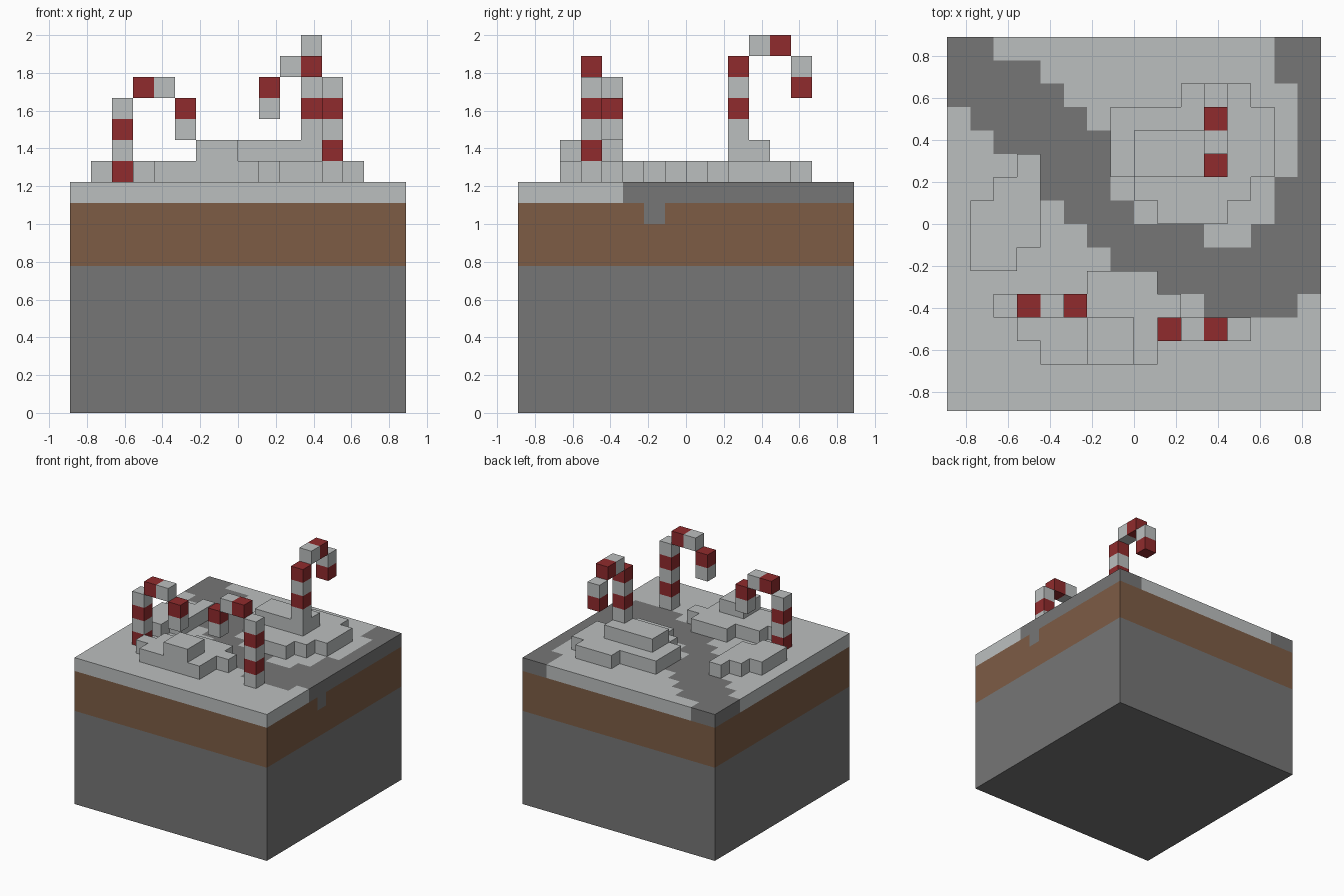
import bpy
import bmesh
from mathutils import Vector

if "Cube" in bpy.data.objects:
    bpy.data.objects.remove(bpy.data.objects["Cube"], do_unlink=True)

UNIT = 1 / 9          # edge of one block
SIZE = 16             # blocks along each side of the ground
GROUND = 11           # blocks from the base to the snow surface
SNOW, STONE, SOIL, RED = range(4)


def make_material(name, rgb):
    mat = bpy.data.materials.new(name)
    mat.use_nodes = True
    mat.diffuse_color = (*rgb, 1)
    mat.node_tree.nodes["Principled BSDF"].inputs["Base Color"].default_value = (*rgb, 1)
    return mat


MATERIALS = [
    make_material("snow white", (0.5, 0.52, 0.52)),
    make_material("stone grey", (0.18, 0.18, 0.18)),
    make_material("soil brown", (0.205, 0.107, 0.06)),
    make_material("candy red", (0.28, 0.024, 0.026)),
]

# Plan of the surface, back row first: # path, a/b/c drifts, capitals two blocks high
PLAN = """
##............##
####..........##
#####.....aaa..#
.#####.aaaaaaa.#
..#####aAAAAaa.#
...c###aAAAAaa.#
..cc###.aaaaa.##
.ccc.###.aaa..##
.ccc..#####..###
.cc....#########
......bbb#######
....bbbbbb.####.
...bbbBBb.......
....bbBBb.......
................
................
""".split()[::-1]


def build_blocks(name, cells, keep_bottom=True):
    """Skin a dict of {(x, y, z): material index} with its outer faces only."""
    bm = bmesh.new()
    verts = {}

    def vert(p):
        key = tuple(round(c) for c in p)
        if key not in verts:
            x, y, z = key
            verts[key] = bm.verts.new(((x - SIZE / 2) * UNIT, (y - SIZE / 2) * UNIT, z * UNIT))
        return verts[key]

    for cell, index in cells.items():
        centre = Vector(cell) + Vector((0.5, 0.5, 0.5))
        for axis in range(3):
            for sign in (-1, 1):
                n = Vector((0, 0, 0))
                n[axis] = sign
                if tuple(int(c + d) for c, d in zip(cell, n)) in cells:
                    continue
                if axis == 2 and sign < 0 and not keep_bottom:
                    continue
                u = Vector((0, 0, 0))
                u[(axis + 1) % 3] = 1
                v = n.cross(u)
                mid = centre + n / 2
                corners = [mid + (u * a + v * b) / 2
                           for a, b in ((-1, -1), (1, -1), (1, 1), (-1, 1))]
                bm.faces.new([vert(p) for p in corners]).material_index = index
    # Merge flat areas of one colour
    bmesh.ops.dissolve_limit(bm, angle_limit=0.01, verts=bm.verts[:], edges=bm.edges[:],
                             delimit={'MATERIAL'})
    mesh = bpy.data.meshes.new(name)
    bm.to_mesh(mesh)
    bm.free()
    for mat in MATERIALS:
        mesh.materials.append(mat)
    obj = bpy.data.objects.new(name, mesh)
    bpy.context.collection.objects.link(obj)
    return obj


def ground_material(x, y, z):
    if z == GROUND - 1:
        return STONE if PLAN[y][x] == "#" else SNOW
    if (x, y, z) == (SIZE - 1, 6, GROUND - 2):      # path spilling over the edge
        return STONE
    return SOIL if z >= 7 else STONE


# Ground block with stone, soil and snow layers
build_blocks("ground", {(x, y, z): ground_material(x, y, z)
                        for x in range(SIZE) for y in range(SIZE) for z in range(GROUND)})

# Snow drifts
for letter, name in (("a", "back_drift"), ("b", "front_drift"), ("c", "side_drift")):
    drift = {}
    for y, row in enumerate(PLAN):
        for x, mark in enumerate(row):
            if mark.lower() == letter:
                drift[x, y, GROUND] = SNOW
                if mark.isupper():
                    drift[x, y, GROUND + 1] = SNOW
    build_blocks(name, drift, keep_bottom=False)


def candy_cane(name, base, stem, direction, colours):
    """Straight stem, then a hook of four blocks bending towards direction."""
    path = [(0, k) for k in range(stem)]
    path += [(1, stem), (2, stem), (3, stem - 1), (3, stem - 2)]
    x, y, z = base
    dx, dy = direction
    build_blocks(name, {(x + dx * s, y + dy * s, z + k): colours[n % 2]
                        for n, (s, k) in enumerate(path)})


candy_cane("back_candy_cane", (11, 10, GROUND + 2), 4, (0, 1), (SNOW, RED))
candy_cane("front_left_candy_cane", (12, 3, GROUND), 5, (-1, 0), (SNOW, RED))
candy_cane("front_right_candy_cane", (2, 4, GROUND), 4, (1, 0), (RED, SNOW))
